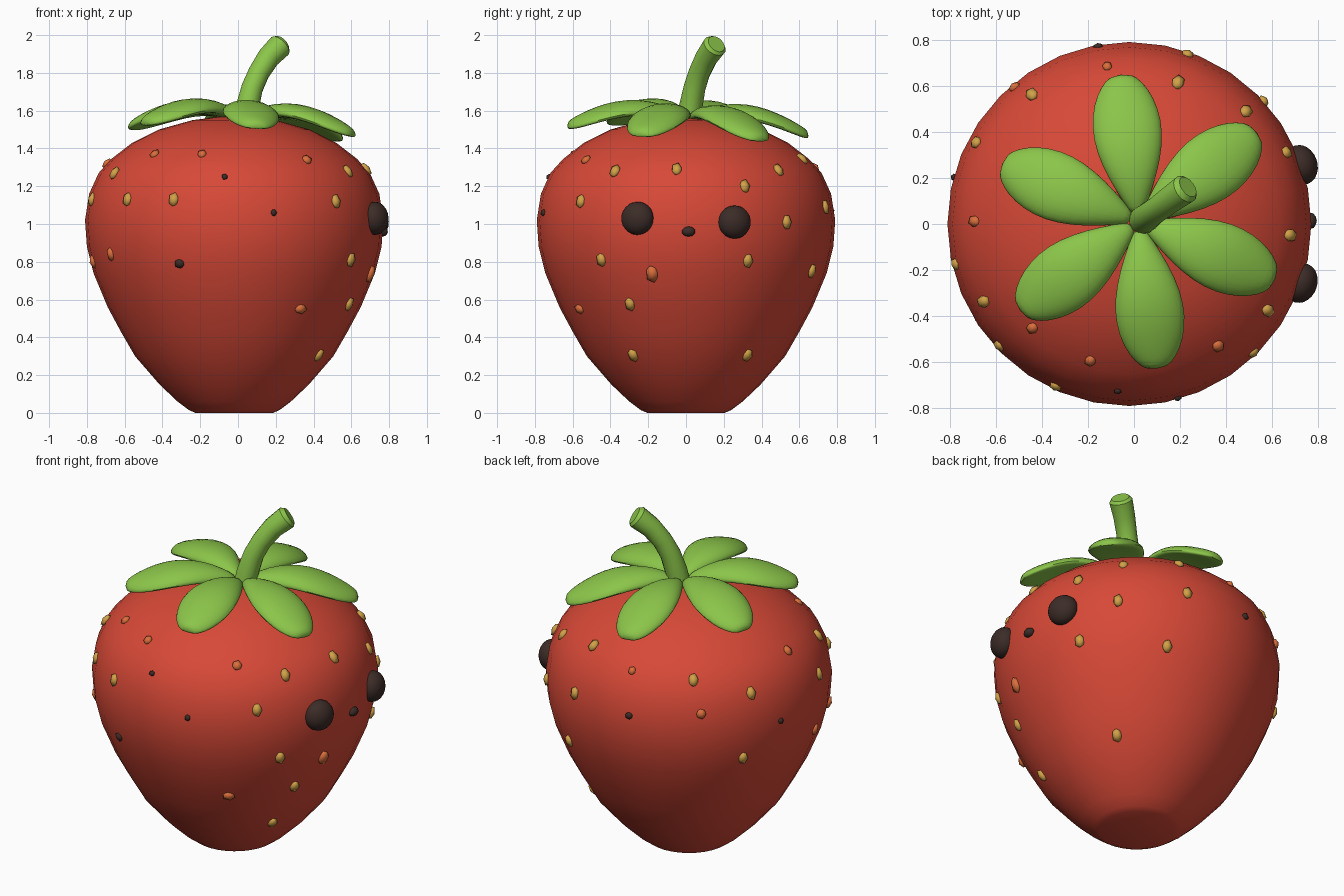
import bpy, bmesh, math
from mathutils import Vector, Matrix

if "Cube" in bpy.data.objects:
    bpy.data.objects.remove(bpy.data.objects["Cube"])

AXIS_X = -0.02  # the berry body sits slightly off centre


def material(name, rgb):
    m = bpy.data.materials.new(name)
    m.diffuse_color = (*rgb, 1)
    m.use_nodes = True
    m.node_tree.nodes["Principled BSDF"].inputs["Base Color"].default_value = m.diffuse_color
    return m


RED = material("berry_red", (0.68, 0.066, 0.038))
GREEN = material("leaf_green", (0.26, 0.56, 0.068))
YELLOW = material("seed_yellow", (0.64, 0.36, 0.065))
ORANGE = material("seed_orange", (0.70, 0.16, 0.045))
BROWN = material("dark_brown", (0.045, 0.025, 0.020))


def finish(bm, name, mat, angle=50):
    bmesh.ops.recalc_face_normals(bm, faces=bm.faces[:])
    me = bpy.data.meshes.new(name)
    bm.to_mesh(me)
    bm.free()
    me.materials.append(mat)
    ob = bpy.data.objects.new(name, me)
    bpy.context.collection.objects.link(ob)
    bpy.ops.object.select_all(action='DESELECT')
    ob.select_set(True)
    bpy.context.view_layer.objects.active = ob
    bpy.ops.object.shade_smooth_by_angle(angle=math.radians(angle))
    return ob


def loft(rings, name, mat, angle=50):
    """Skin a list of equal-sized point rings and cap both ends."""
    bm = bmesh.new()
    vs = [[bm.verts.new(p) for p in ring] for ring in rings]
    n = len(vs[0])
    for a, b in zip(vs, vs[1:]):
        for i in range(n):
            j = (i + 1) % n
            bm.faces.new((a[i], a[j], b[j], b[i]))
    bm.faces.new(vs[0])
    bm.faces.new(vs[-1])
    return finish(bm, name, mat, angle)


def interp(table, t):
    for (a, va), (b, vb) in zip(table, table[1:]):
        if t <= b:
            return va + (vb - va) * (t - a) / (b - a)
    return table[-1][1]


# Berry body: (height, radius) profile turned round the axis
PROFILE = [(0, .205), (.015, .24), (.06, .30), (.15, .395), (.30, .525),
           (.43, .60), (.56, .67), (.74, .745), (.88, .78), (1.02, .79),
           (1.16, .768), (1.27, .718), (1.345, .65), (1.43, .54),
           (1.50, .40), (1.55, .22), (1.57, .06)]
SIDES = 32
loft([[(AXIS_X + r * math.cos(k * math.tau / SIDES), r * math.sin(k * math.tau / SIDES), z)
       for k in range(SIDES)] for z, r in PROFILE], "berry_body", RED)


def surface_matrix(az, z):
    """Frame on the berry surface: x sideways, y upward, z outward."""
    a = math.radians(az)
    out = Vector((math.cos(a), math.sin(a), 0))
    slope = (interp(PROFILE, z + .06) - interp(PROFILE, z - .06)) / .12
    n = (out - Vector((0, 0, slope))).normalized()
    t = Vector((-math.sin(a), math.cos(a), 0))
    u = n.cross(t)
    p = out * interp(PROFILE, z) + Vector((AXIS_X, 0, z))
    return Matrix.Translation(p) @ Matrix((t, u, n)).transposed().to_4x4()


def blobs(name, mat, spots, detail):
    """Ellipsoids on the surface: (azimuth, height, half width, half height, half depth)."""
    bm = bmesh.new()
    for az, z, w, h, d in spots:
        bmesh.ops.create_icosphere(bm, subdivisions=detail, radius=1,
                                   matrix=surface_matrix(az, z) @ Matrix.Diagonal((w, h, d, 1)))
    return finish(bm, name, mat, 60)


# Yellow seeds
yellow = [(208, 1.27), (223, 1.13), (245.5, 1.13), (193, 1.13), (71, 1.09),
          (71, 1.345), (127, 1.285), (152, 1.19), (148, .81), (63, .75),
          (-32, 1.28), (-4, 1.29), (24.5, 1.20), (44, 1.285), (42.5, 1.01),
          (-46, 1.12), (-36, .81), (25.5, .805), (-26, .575), (-32, .305), (38, .305)]
blobs("yellow_seeds", YELLOW, [(a, z, .03, .042, .021) for a, z in yellow], 1)

# Orange seeds
blobs("orange_seeds", ORANGE, [
    (227, 1.37, .027, .032, .02), (254, 1.37, .027, .03, .02),
    (212, .84, .027, .042, .02), (191, .80, .03, .04, .02),
    (130, 1.11, .03, .032, .02), (98, 1.30, .023, .027, .018),
    (179, 1.32, .027, .034, .02), (-54, 1.34, .03, .032, .02),
    (-14, .735, .036, .052, .022), (-58, .55, .038, .03, .02)], 1)

# Small dark specks
blobs("dark_specks", BROWN, [
    (266, 1.25, .018, .018, .014), (247.5, .79, .03, .028, .018),
    (-74.5, 1.06, .018, .02, .015), (100, 1.07, .024, .022, .016),
    (165, .99, .018, .02, .015)], 1)

# Face on the +x side
blobs("eyes", BROWN, [(-19, 1.03, .088, .088, .07), (19, 1.01, .088, .088, .07)], 3)
blobs("mouth", BROWN, [(1, .96, .036, .027, .028)], 2)

# Leaves: stations of (distance out, half width, centre height, half thickness)
LEAF = [(.03, .025, 1.565, .02), (.10, .06, 1.59, .032), (.20, .11, 1.612, .038),
        (.32, .15, 1.612, .042), (.43, .158, 1.588, .042), (.53, .135, 1.55, .038),
        (.60, .095, 1.518, .032), (.645, .045, 1.497, .022)]


def leaf(index, az):
    a = math.radians(az)
    out, side = Vector((math.cos(a), math.sin(a), 0)), Vector((-math.sin(a), math.cos(a), 0))
    rings = []
    for d, w, z, t in LEAF:
        ring = []
        for k in range(12):
            c, s = math.cos(k * math.tau / 12), math.sin(k * math.tau / 12)
            across = w * math.copysign(abs(c) ** .8, c)
            p = Vector((.02, .01, 0)) + out * d + side * across
            # edges droop, and the whole crown tilts a little
            p.z = z + t * s - .03 * c * c * w / .158 - .05 * p.x - .045 * p.y
            ring.append(p)
        rings.append(ring)
    ob = loft(rings, f"leaf_{index}", GREEN, 80)
    ob.modifiers.new("smooth", 'SUBSURF').levels = 1


for i in range(6):
    leaf(i + 1, 97 - 60 * i)

# Stem: tapered bent tube with a blunt, slightly bevelled end
path = [Vector(p) for p in ((.03, .01, 1.50), (.05, .025, 1.62), (.075, .045, 1.72),
                            (.11, .07, 1.80), (.16, .108, 1.88), (.222, .152, 1.943),
                            (.234, .161, 1.953))]
radii = [.062, .062, .058, .057, .06, .065, .05]
rings = []
for i, (p, r) in enumerate(zip(path, radii)):
    t = (path[min(i + 1, len(path) - 1)] - path[max(i - 1, 0)]).normalized()
    u = t.cross(Vector((-.6, .8, 0))).normalized()
    v = t.cross(u)
    rings.append([p + r * (math.cos(k * math.tau / 14) * u + math.sin(k * math.tau / 14) * v)
                  for k in range(14)])
loft(rings, "stem", GREEN, 40)
